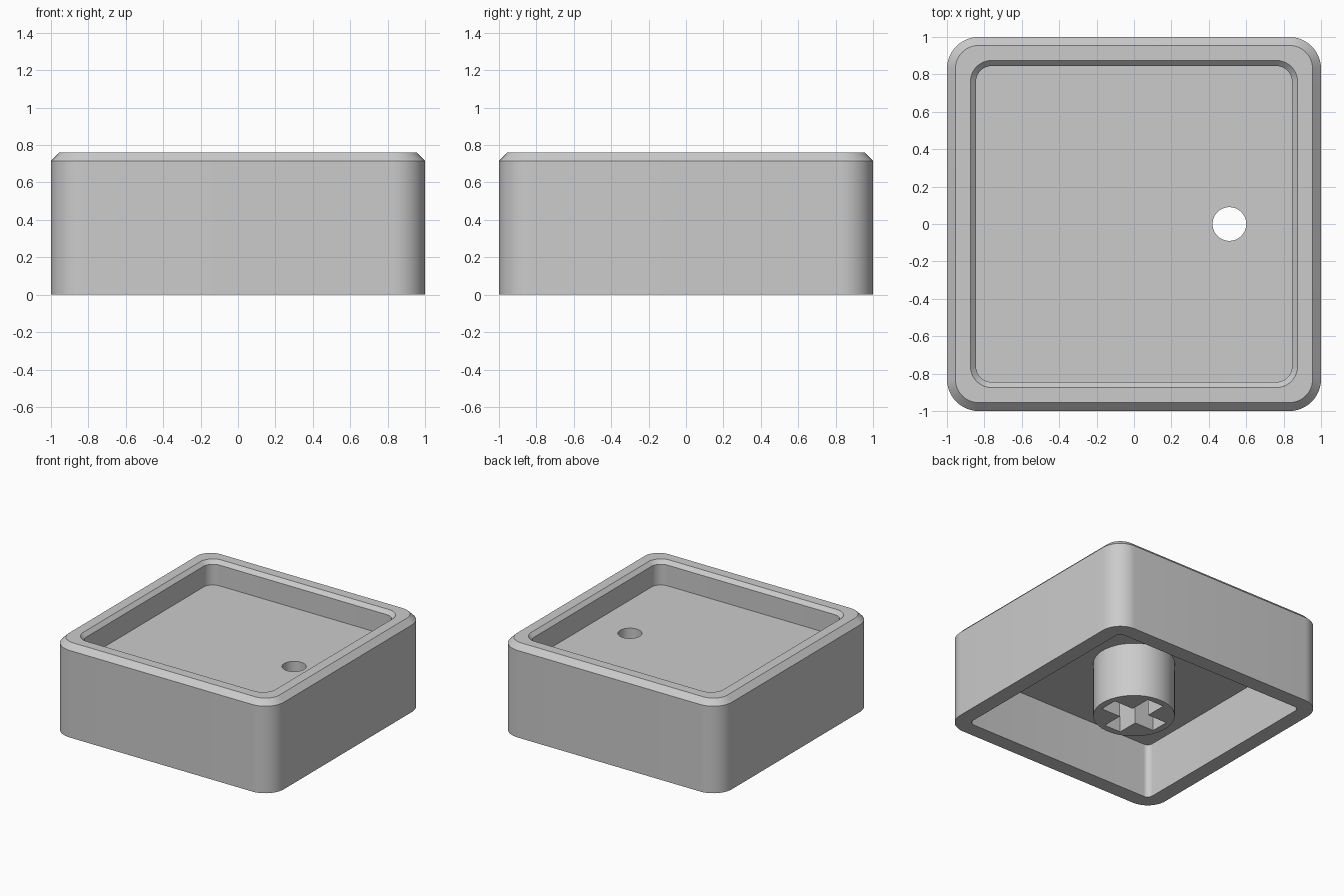
import bpy, bmesh, math

if "Cube" in bpy.data.objects:
    bpy.data.objects.remove(bpy.data.objects["Cube"])

grey = bpy.data.materials.new("plain grey")
grey.diffuse_color = (0.6, 0.6, 0.6, 1)
grey.use_nodes = True
grey.node_tree.nodes["Principled BSDF"].inputs["Base Color"].default_value = grey.diffuse_color


def rounded_square(half, radius, z, steps=12):
    """Points of a square with rounded corners, counter-clockwise."""
    points = []
    for corner in range(4):
        mid = math.radians(45 + 90 * corner)
        cx = math.copysign(half - radius, math.cos(mid))
        cy = math.copysign(half - radius, math.sin(mid))
        for i in range(steps + 1):
            a = math.radians(90 * corner + 90 * i / steps)
            points.append((cx + radius * math.cos(a), cy + radius * math.sin(a), z))
    return points


def loft(name, sections):
    """Closed solid through a series of (half size, corner radius, height)."""
    bm = bmesh.new()
    rings = [[bm.verts.new(p) for p in rounded_square(*s)] for s in sections]
    for a, b in zip(rings, rings[1:]):
        for i in range(len(a)):
            j = (i + 1) % len(a)
            bm.faces.new((a[i], a[j], b[j], b[i]))
    bm.faces.new(rings[0])
    bm.faces.new(rings[-1])
    bmesh.ops.recalc_face_normals(bm, faces=bm.faces)
    mesh = bpy.data.meshes.new(name)
    bm.to_mesh(mesh)
    bm.free()
    obj = bpy.data.objects.new(name, mesh)
    bpy.context.collection.objects.link(obj)
    return obj


def cylinder(name, radius, x, z0, z1):
    bpy.ops.mesh.primitive_cylinder_add(vertices=64, radius=radius, depth=z1 - z0,
                                        location=(x, 0, (z0 + z1) / 2))
    bpy.context.object.name = name
    return bpy.context.object


def box(name, sx, sy, z0, z1):
    bpy.ops.mesh.primitive_cube_add(size=1, location=(0, 0, (z0 + z1) / 2))
    obj = bpy.context.object
    obj.name = name
    obj.scale = (sx, sy, z1 - z0)
    return obj


def cut(target, cutter):
    """Subtract the cutter from the target and remove it."""
    mod = target.modifiers.new("cut", 'BOOLEAN')
    mod.operation = 'DIFFERENCE'
    mod.solver = 'EXACT'
    mod.object = cutter
    bpy.context.view_layer.objects.active = target
    bpy.ops.object.modifier_apply(modifier=mod.name)
    bpy.data.objects.remove(cutter)


# Shell: ceiling, inner wall, outer wall, chamfered rim, recess and its floor
shell = loft("shell", [
    (0.875, 0.045, 0.45),
    (0.875, 0.045, 0.0),
    (1.0, 0.17, 0.0),
    (1.0, 0.17, 0.715),
    (0.955, 0.125, 0.76),
    (0.875, 0.115, 0.76),
    (0.845, 0.085, 0.73),
    (0.845, 0.085, 0.56),
])

# Round hole through the recess floor
cut(shell, cylinder("hole_cutter", 0.09, 0.51, 0.3, 0.7))

# Stem with a cross-shaped socket in its underside
stem = cylinder("stem", 0.305, 0, 0.0, 0.46)
cut(stem, box("slot_cutter_x", 0.5, 0.15, -0.1, 0.42))
cut(stem, box("slot_cutter_y", 0.15, 0.5, -0.1, 0.42))

for obj in (shell, stem):
    obj.data.materials.clear()
    obj.data.materials.append(grey)
    bpy.ops.object.select_all(action='DESELECT')
    obj.select_set(True)
    bpy.context.view_layer.objects.active = obj
    bpy.ops.object.shade_smooth_by_angle(angle=math.radians(30))
